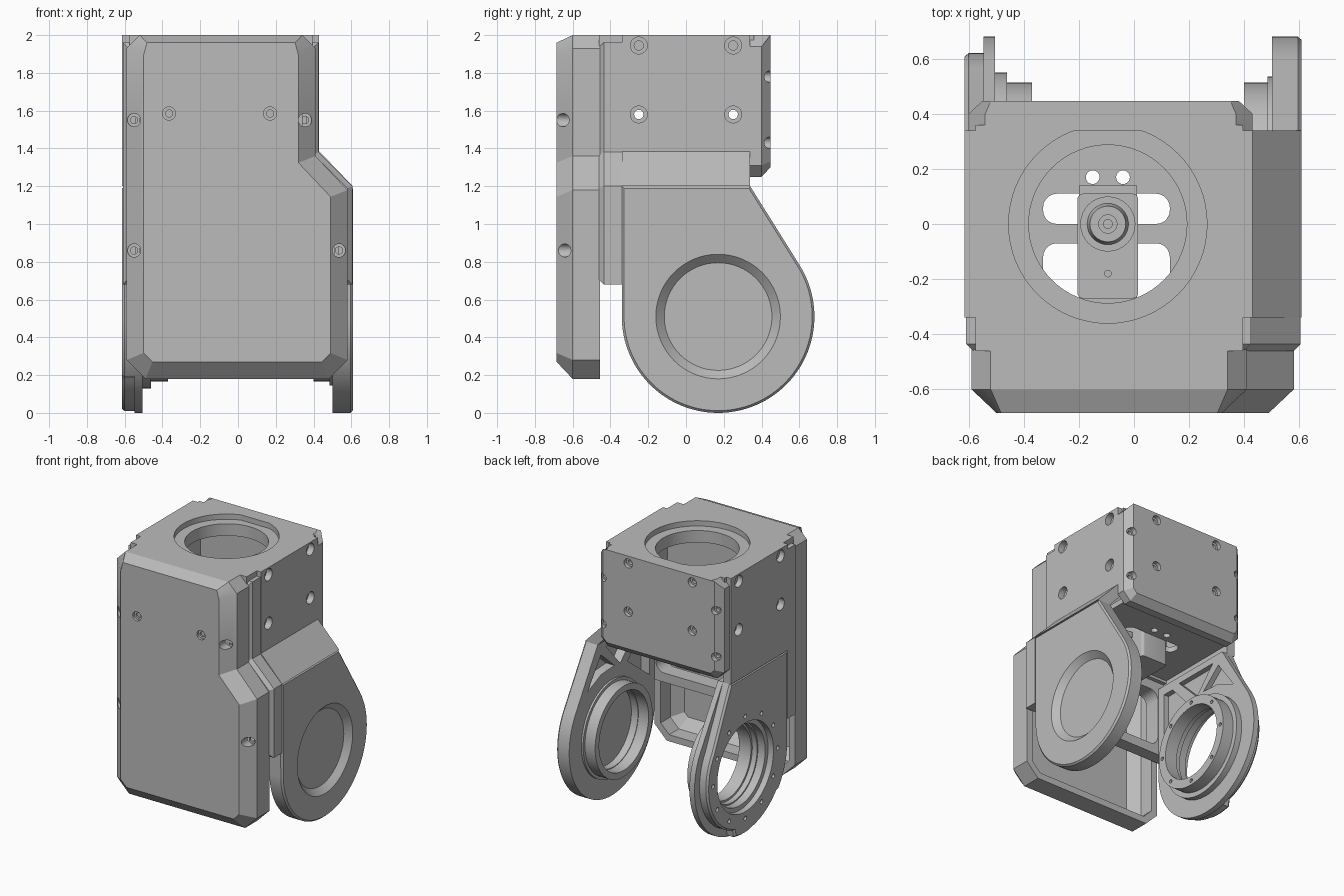
import bpy, bmesh
from math import sin, cos, radians, pi
from mathutils import Vector

if "Cube" in bpy.data.objects:
    bpy.data.objects.remove(bpy.data.objects["Cube"])

grey = bpy.data.materials.new("machined_grey")
grey.use_nodes = True
COLOUR = (0.5, 0.5, 0.5, 1)
grey.diffuse_color = COLOUR
grey.node_tree.nodes["Principled BSDF"].inputs["Base Color"].default_value = COLOUR


def place(axis, u, v, w):
    return {"x": (w, u, v), "y": (u, w, v), "z": (u, v, w)}[axis]


def loft(name, axis, sections):
    """Closed solid through (position, outline) sections along an axis."""
    bm = bmesh.new()
    rings = [[bm.verts.new(place(axis, u, v, w)) for u, v in pts] for w, pts in sections]
    n = len(rings[0])
    for a, b in zip(rings, rings[1:]):
        for i in range(n):
            j = (i + 1) % n
            bm.faces.new((a[i], a[j], b[j], b[i]))
    bm.faces.new(rings[0])
    bm.faces.new(rings[-1])
    bmesh.ops.recalc_face_normals(bm, faces=bm.faces)
    mesh = bpy.data.meshes.new(name)
    bm.to_mesh(mesh)
    bm.free()
    mesh.materials.append(grey)
    ob = bpy.data.objects.new(name, mesh)
    bpy.context.collection.objects.link(ob)
    return ob


def prism(name, axis, pts, a, b):
    return loft(name, axis, [(a, pts), (b, pts)])


def circle(u, v, r, n=64):
    return [(u + r * cos(2 * pi * i / n), v + r * sin(2 * pi * i / n)) for i in range(n)]


def rod(name, axis, u, v, r, a, b, r2=None, n=64):
    return loft(name, axis, [(a, circle(u, v, r, n)), (b, circle(u, v, r2 or r, n))])


def rect(u0, u1, v0, v1, c=0):
    """Rectangle with optional rounded corners."""
    if not c:
        return [(u0, v0), (u1, v0), (u1, v1), (u0, v1)]
    mid = [(u1 - c, v1 - c), (u0 + c, v1 - c), (u0 + c, v0 + c), (u1 - c, v0 + c)]
    return [(u + c * cos(radians(90 * k + 18 * i)), v + c * sin(radians(90 * k + 18 * i)))
            for k, (u, v) in enumerate(mid) for i in range(6)]


def offset(pts, d):
    """Inset a counter-clockwise outline by d."""
    out = []
    for i, p in enumerate(pts):
        p, a, b = Vector(p), Vector(pts[i - 1]), Vector(pts[(i + 1) % len(pts)])
        e, f = (p - a).normalized(), (b - p).normalized()
        n, m = Vector((-e.y, e.x)), Vector((-f.y, f.x))
        out.append(tuple(p + (n + m) * d / (1 + n.dot(m))))
    return out


def cut(ob, *cutters):
    bpy.context.view_layer.objects.active = ob
    for c in cutters:
        mod = ob.modifiers.new("cut", "BOOLEAN")
        mod.operation, mod.solver, mod.object = "DIFFERENCE", "EXACT", c
        bpy.ops.object.modifier_apply(modifier=mod.name)
        bpy.data.objects.remove(c)


def drill(ob, axis, spots, w, depth, r=0.035):
    """Counterbored screw holes going in from w by depth."""
    for u, v in spots:
        cut(ob, rod("bore", axis, u, v, r, w - 0.6 * depth, w + 0.6 * depth, n=20))
        cut(ob, rod("pilot", axis, u, v, r * 0.55, w - depth, w + depth, n=16))


# Front cover: chamfered tray, open at the back
cover = [(-0.49, 0.18), (0.48, 0.18), (0.58, 0.28), (0.58, 1.18), (0.41, 1.36),
         (0.41, 1.93), (0.34, 2), (-0.52, 2), (-0.59, 1.93), (-0.59, 0.28)]
face = [(x, 1.96 if z > 1.9 else z) for x, z in offset(cover, 0.09)]
front_cover = loft("front_cover", "y", [(-0.455, cover), (-0.6, cover), (-0.685, face)])
inner = offset(cover, 0.05)
cut(front_cover, loft("hollow", "y", [(-0.4, inner), (-0.57, inner), (-0.64, offset(face, 0.03))]))
drill(front_cover, "y", [(-0.365, 1.585), (0.17, 1.585)], -0.685, 0.03)
drill(front_cover, "y", [(-0.55, 1.55), (0.355, 1.55), (-0.55, 0.86), (0.535, 0.86)], -0.64, 0.08)

# Frame behind the cover, with a rounded lower opening
frame_pts = [(-0.61, 0.68), (0.605, 0.68), (0.605, 1.2), (0.425, 1.38), (0.425, 1.96), (-0.61, 1.96)]
frame = loft("middle_frame", "y", [(-0.46, offset(frame_pts, 0.025)), (-0.435, frame_pts), (-0.34, frame_pts)])
cut(frame, prism("opening", "y", rect(-0.5, 0.49, 0.75, 1.18, 0.07), -0.6, -0.2))
cut(frame, prism("opening", "y", rect(-0.5, 0.34, 1.3, 1.9, 0.03), -0.6, -0.2))

# Upper housing: top plate with stepped round opening, front wall and floor
CX = -0.095
top = prism("top_plate", "z", rect(-0.575, 0.395, -0.46, 0.36), 1.87, 2)
cut(top, rod("seat", "z", CX, 0, 0.36, 1.96, 2.05), rod("port", "z", CX, 0, 0.287, 1.7, 2.1))
drill(top, "x", [(y, 1.945) for y in (-0.25, 0.25)], 0.43, 0.08, 0.045)
prism("front_wall", "y", rect(-0.57, 0.38, 1.25, 1.88), -0.34, -0.31)
floor = prism("floor_plate", "z", rect(-0.56, 0.37, -0.32, 0.35), 1.27, 1.31)
cut(floor, prism("slot", "z", rect(-0.33, 0.13, 0, 0.11, 0.05), 1, 2),
    prism("slot", "z", rect(-0.33, 0.13, -0.29, -0.07, 0.05), 1, 2))
for x in (-0.15, -0.04):
    cut(floor, rod("hole", "z", x, 0.17, 0.025, 1, 2, n=20))

# Motor with output horn
motor = prism("motor_body", "z", rect(-0.205, 0.015, -0.27, 0.11, 0.02), 1.08, 1.5)
prism("motor_flange", "z", rect(-0.2, 0.01, -0.29, 0.14), 1.38, 1.41)
rod("motor_gearbox", "z", CX, 0, 0.1, 1.5, 1.53, n=32)
horn = rod("motor_horn", "z", CX, 0, 0.075, 1.53, 1.58, 0.065, n=32)
cut(horn, rod("socket", "z", CX, 0, 0.033, 1.56, 1.7, n=24))
rod("motor_screw", "z", CX, 0, 0.018, 1.55, 1.6, n=16)
cut(motor, rod("hole", "z", CX, -0.18, 0.012, 1.45, 1.6, n=16))

# Back cover: chamfered plate
back_pts = [(-0.54, 1.25), (0.37, 1.25), (0.43, 1.31), (0.43, 1.94), (0.37, 2),
            (-0.54, 2), (-0.6, 1.94), (-0.6, 1.31)]
back_face = [(x, 2 if z > 1.9 else z) for x, z in offset(back_pts, 0.05)]
back = loft("back_cover", "y", [(0.34, back_pts), (0.4, back_pts), (0.447, back_face)])
drill(back, "y", [(x, z) for x in (-0.365, 0.17) for z in (1.945, 1.58)], 0.447, 0.05)
drill(back, "y", [(x, z) for x in (-0.555, 0.385) for z in (1.78, 1.43)], 0.447, 0.06, 0.03)

# Side walls
CY, CZ, R = 0.17, 0.51, 0.51
wall_screws = [(y, z) for y in (-0.25, 0.25) for z in (1.945, 1.58)]
left_wall = prism("left_wall", "y", [(0.43, 2), (0.37, 2), (0.37, 1.34), (0.5, 1.2), (0.608, 1.2),
                                     (0.43, 1.385)], -0.34, 0.34)
right_wall = prism("right_wall", "x", rect(-0.34, 0.34, 1.2, 2), -0.615, -0.55)
drill(left_wall, "x", wall_screws, 0.43, 0.08, 0.045)
drill(right_wall, "x", wall_screws, -0.615, 0.08, 0.045)


def arm_outline(radius):
    pts = [(-0.34, 1.2), (0.34, 1.2)]
    for deg in range(32, -181, -3):
        r = radius(deg)
        pts.append((CY + r * cos(radians(deg)), CZ + r * sin(radians(deg))))
    return pts[::-1]


def ring(name, r_out, r_in, a, b):
    ob = rod(name, "x", CY, CZ, r_out, a, b)
    cut(ob, rod("bore", "x", CY, CZ, r_in, a - 0.1, b + 0.1))
    return ob


def pockets(ob, a, b):
    for pts in ([(-0.12, 1.15), (0.07, 0.96), (0.24, 1.15)],
                [(-0.28, 1.13), (-0.28, 0.74), (-0.02, 0.94), (-0.19, 1.13)],
                [(0.3, 1.11), (0.14, 0.97), (0.3, 0.96), (0.46, 0.89)]):
        cut(ob, prism("pocket", "x", pts, a, b))


# Left arm: closed disc with dished outside and a bearing ring inside
full = arm_outline(lambda d: R)
left_arm = loft("left_arm", "x", [(0.5, full), (0.595, full), (0.608, offset(full, 0.012))])
cut(left_arm, rod("dish", "x", CY, CZ, 0.285, 0.565, 0.611, 0.333),
    rod("inner_bore", "x", CY, CZ, 0.29, 0.4, 0.54))
pockets(left_arm, 0.4, 0.57)
ring("left_bearing_base", 0.365, 0.29, 0.485, 0.505)
ring("left_bearing_ring", 0.343, 0.295, 0.4, 0.49)

# Right arm: flange, stepped outer layer and a through bore with bolt circle
right_flange = prism("right_arm_flange", "x", full, -0.547, -0.505)
stepped = arm_outline(lambda d: 0.45 if d > -75 else (0.5 if d > -95 else 0.495 + (d < -140) * 0.015))
right_arm = loft("right_arm", "x", [(-0.615, offset(stepped, 0.012)), (-0.6, stepped), (-0.545, stepped)])
pockets(right_flange, -0.6, -0.4)
for part in (right_flange, right_arm):
    cut(part, rod("bore", "x", CY, CZ, 0.335, -0.7, -0.4))
for x, z in circle(CY, CZ, 0.385, 12):
    cut(right_arm, rod("bolt_hole", "x", x, z, 0.016, -0.7, -0.57, n=12))
ring("right_bearing_seat", 0.345, 0.3, -0.57, -0.5)
ring("right_bearing_base", 0.38, 0.29, -0.51, -0.46)
right_ring = ring("right_bearing_ring", 0.343, 0.275, -0.47, -0.37)
for y, z in circle(CY, CZ, 0.31, 8):
    cut(right_ring, rod("bolt_hole", "x", y, z, 0.014, -0.4, -0.3, n=12))

# Smooth the round parts, keep edges sharp
bpy.ops.object.select_all(action="DESELECT")
for ob in bpy.context.scene.objects:
    if ob.type == "MESH":
        ob.select_set(True)
bpy.context.view_layer.objects.active = front_cover
bpy.ops.object.shade_smooth_by_angle(angle=radians(25))
